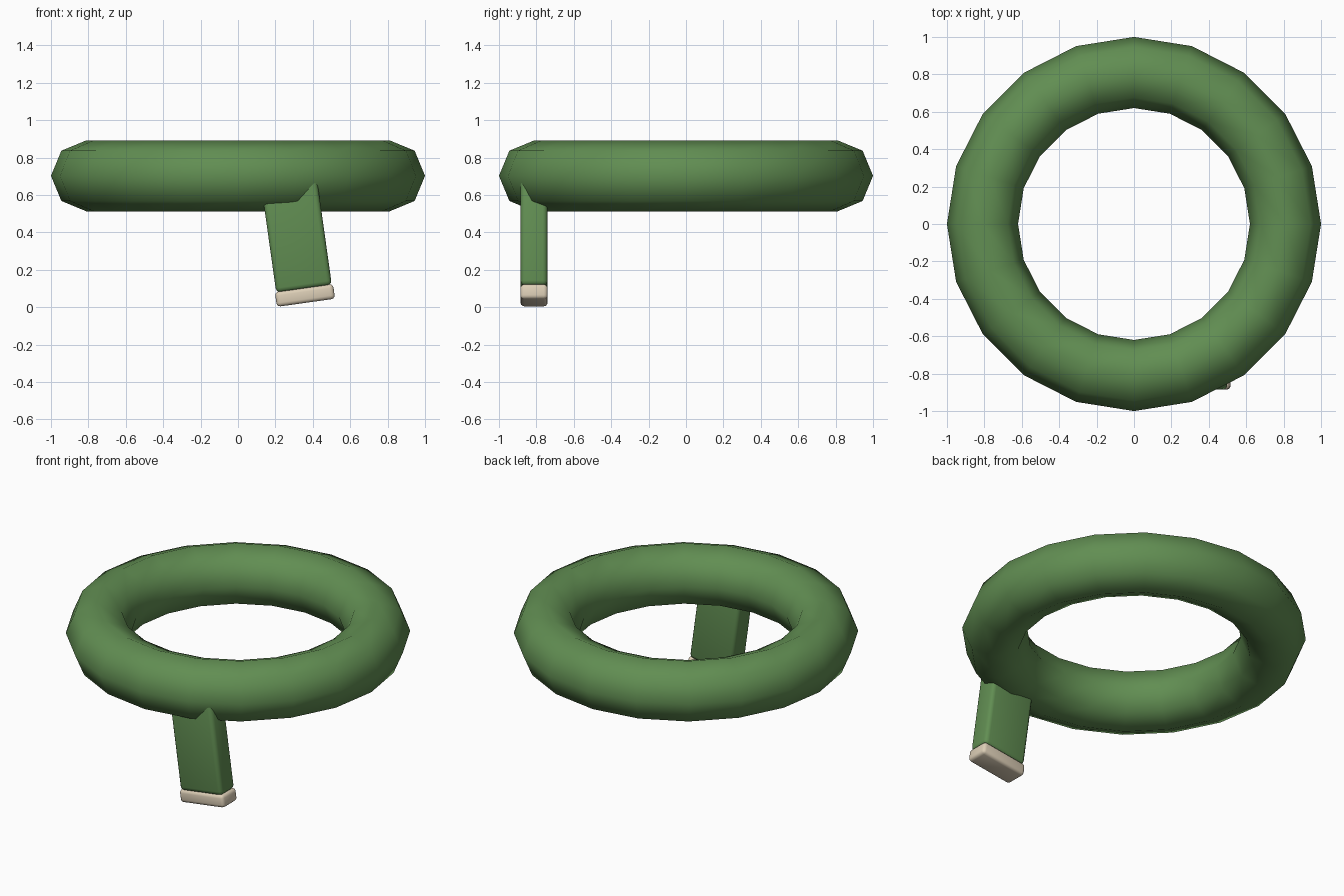
import bpy, math
from mathutils import Vector, Matrix

if "Cube" in bpy.data.objects:
    bpy.data.objects.remove(bpy.data.objects["Cube"])

def material(name, rgb):
    m = bpy.data.materials.new(name)
    m.diffuse_color = (*rgb, 1)
    m.use_nodes = True
    m.node_tree.nodes["Principled BSDF"].inputs["Base Color"].default_value = m.diffuse_color
    return m

green = material("green", (0.12, 0.27, 0.085))
cream = material("cream", (0.72, 0.62, 0.47))
TILT = math.radians(-8)

def rounded_box(name, size, along, bevel, mat):
    # box centred at a distance along the tilted leg axis, measured from the foot
    base = Vector((0.358, -0.8125, 0.063))
    axis = Matrix.Rotation(TILT, 3, 'Y') @ Vector((0, 0, 1))
    bpy.ops.mesh.primitive_cube_add(size=1, location=base + axis * along)
    ob = bpy.context.object
    ob.name = name
    ob.scale = size
    bpy.ops.object.transform_apply(location=False, rotation=False, scale=True)
    ob.rotation_euler = (0, TILT, 0)
    mod = ob.modifiers.new("bevel", 'BEVEL')
    mod.width = bevel
    mod.segments = 3
    bpy.ops.object.modifier_apply(modifier=mod.name)
    bpy.ops.object.shade_smooth_by_angle(angle=math.radians(40))
    ob.data.materials.append(mat)

# Ring body
bpy.ops.mesh.primitive_torus_add(major_segments=20, minor_segments=8,
    major_radius=0.81, minor_radius=0.19, location=(0, 0, 0.702))
ring = bpy.context.object
ring.name = "ring_body"
bpy.ops.object.shade_smooth()
ring.data.materials.append(green)

# Tilted leg buried in the ring, and its pale foot
rounded_box("leg", (0.30, 0.143, 0.60), 0.335, 0.025, green)
rounded_box("foot", (0.314, 0.145, 0.08), 0.0, 0.02, cream)
